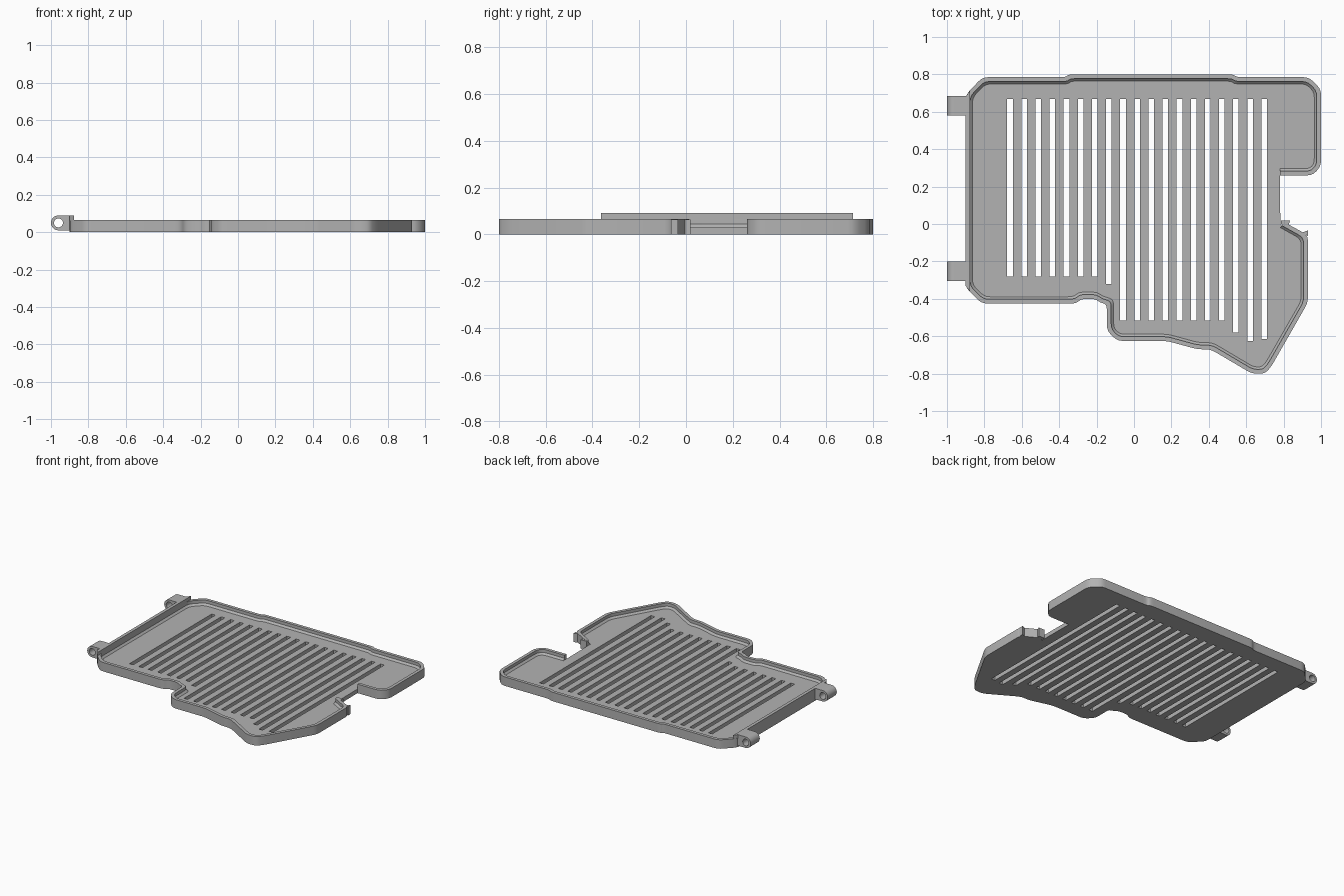
import bpy, bmesh, math
from mathutils import Vector

cube = bpy.data.objects.get("Cube")
if cube:
    bpy.data.objects.remove(cube, do_unlink=True)

GREY = 0.45
grey = bpy.data.materials.new("plain_grey")
grey.use_nodes = True
grey.diffuse_color = (GREY, GREY, GREY, 1)
grey.node_tree.nodes["Principled BSDF"].inputs["Base Color"].default_value = (GREY, GREY, GREY, 1)

RIM_TOP, FLOOR_TOP = 0.065, 0.03

# Tray outline, counter-clockwise, open across the notch on the +x side
OUTLINE = [Vector(p) for p in (
    (.78, .26), (.955, .26), (1, .31), (1, .72), (.935, .785), (.55, .785),
    (.53, .8), (-.35, .8), (-.365, .785), (-.81, .785), (-.9, .69), (-.9, -.34),
    (-.815, -.425), (-.31, -.425), (-.28, -.4), (-.21, -.4), (-.18, -.42),
    (-.145, -.43), (-.145, -.57), (-.09, -.625), (.175, -.625), (.34, -.67),
    (.41, -.67), (.63, -.8), (.7, -.8), (.735, -.76), (.93, -.42),
    (.93, -.06), (.8, .012))]


def left_normal(a, b):
    d = (b - a).normalized()
    return Vector((-d.y, d.x))


def offset_path(path, dist):
    """Move an open path inwards with mitred corners."""
    out = []
    for i, p in enumerate(path):
        n1 = left_normal(path[max(i - 1, 0)], path[max(i, 1)])
        n2 = left_normal(path[min(i, len(path) - 2)], path[min(i + 1, len(path) - 1)])
        out.append(p + (n1 + n2) * dist / (1 + n1.dot(n2)))
    return out


def rounded(path, size=0.03, steps=3):
    """Replace each inner corner with a short curve."""
    out = [path[0]]
    for a, p, b in zip(path, path[1:], path[2:]):
        start = p + (a - p).normalized() * min(size, (a - p).length * .4)
        end = p + (b - p).normalized() * min(size, (b - p).length * .4)
        for k in range(steps + 1):
            t = k / steps
            out.append(start * (1 - t) ** 2 + p * 2 * t * (1 - t) + end * t ** 2)
    return out + [path[-1]]


def finish(obj):
    obj.data.materials.clear()
    obj.data.materials.append(grey)
    bpy.ops.object.select_all(action='DESELECT')
    obj.select_set(True)
    bpy.context.view_layer.objects.active = obj
    bpy.ops.object.shade_smooth_by_angle(angle=math.radians(30))


def plate(name, loops, bottom, top, upright=False):
    """Extrude a flat outline; further loops become holes."""
    curve = bpy.data.curves.new(name, 'CURVE')
    curve.dimensions = '2D'
    curve.fill_mode = 'BOTH'
    curve.extrude = (top - bottom) / 2
    for loop in loops:
        spline = curve.splines.new('POLY')
        spline.points.add(len(loop) - 1)
        for point, co in zip(spline.points, loop):
            point.co = (co[0], co[1], 0, 1)
        spline.use_cyclic_u = True
    obj = bpy.data.objects.new(name, curve)
    bpy.context.collection.objects.link(obj)
    middle = (bottom + top) / 2
    if upright:
        obj.rotation_euler.x = math.pi / 2
        obj.location.y = middle
    else:
        obj.location.z = middle
    bpy.ops.object.select_all(action='DESELECT')
    obj.select_set(True)
    bpy.context.view_layer.objects.active = obj
    bpy.ops.object.convert(target='MESH')
    finish(bpy.context.view_layer.objects.active)


# Rim: wall section with a small chamfer at its foot, swept along the outline
FOOT = 0.036
section = [(0, 0), (0, RIM_TOP), (.023, RIM_TOP), (.023, FLOOR_TOP + .013), (FOOT, FLOOR_TOP), (FOOT, 0)]
bm = bmesh.new()
rings = [[bm.verts.new((p.x, p.y, z)) for p in rounded(offset_path(OUTLINE, d))]
         for d, z in section]
for ring, following in zip(rings, rings[1:] + rings[:1]):
    for i in range(len(ring) - 1):
        bm.faces.new((ring[i], ring[i + 1], following[i + 1], following[i]))
for end in (0, -1):
    bm.faces.new([ring[end] for ring in rings])
bmesh.ops.recalc_face_normals(bm, faces=bm.faces)
mesh = bpy.data.meshes.new("rim")
bm.to_mesh(mesh)
bm.free()
rim = bpy.data.objects.new("rim", mesh)
bpy.context.collection.objects.link(rim)
finish(rim)

# Floor with a row of long vent slots of stepped lengths
slot_ends = [-.28] * 7 + [-.32] + [-.515] * 8 + [-.58, -.625, -.615]
slots = []
for i, low in enumerate(slot_ends):
    x = -.663 + i * .0755
    slots.append([(x - .015, low), (x + .015, low), (x + .015, .667), (x - .015, .667)])
plate("floor", [rounded(offset_path(OUTLINE, FOOT))] + slots, 0, FLOOR_TOP)

# Raised lip on the hinge side
plate("hinge_side_lip", [[(-.877, .714), (-.9, .68), (-.9, -.33), (-.877, -.363)]], RIM_TOP - .002, .09)

# Small catch and flared tip beside the notch
plate("notch_catch", [[(.785, .02), (.835, .02), (.825, -.012), (.785, .0)]], 0, RIM_TOP - .001)
plate("notch_tip", [[(.9, -.046), (.93, -.034), (.93, -.065)]], 0, RIM_TOP - .001)

# Hinge knuckles with pin holes
def arc(radius, start, sweep, count):
    return [(-.96 + radius * math.cos(start + sweep * k / count),
             .05 + radius * math.sin(start + sweep * k / count)) for k in range(count + 1)]


knuckle = arc(.04, math.pi / 2, math.pi, 16) + [(-.89, .01), (-.89, .09)]
pin_hole = arc(.024, 0, math.tau, 24)[:-1]
for name, low, high in (("rear_hinge", .58, .685), ("front_hinge", -.305, -.2)):
    plate(name, [knuckle, pin_hole], low, high, upright=True)
